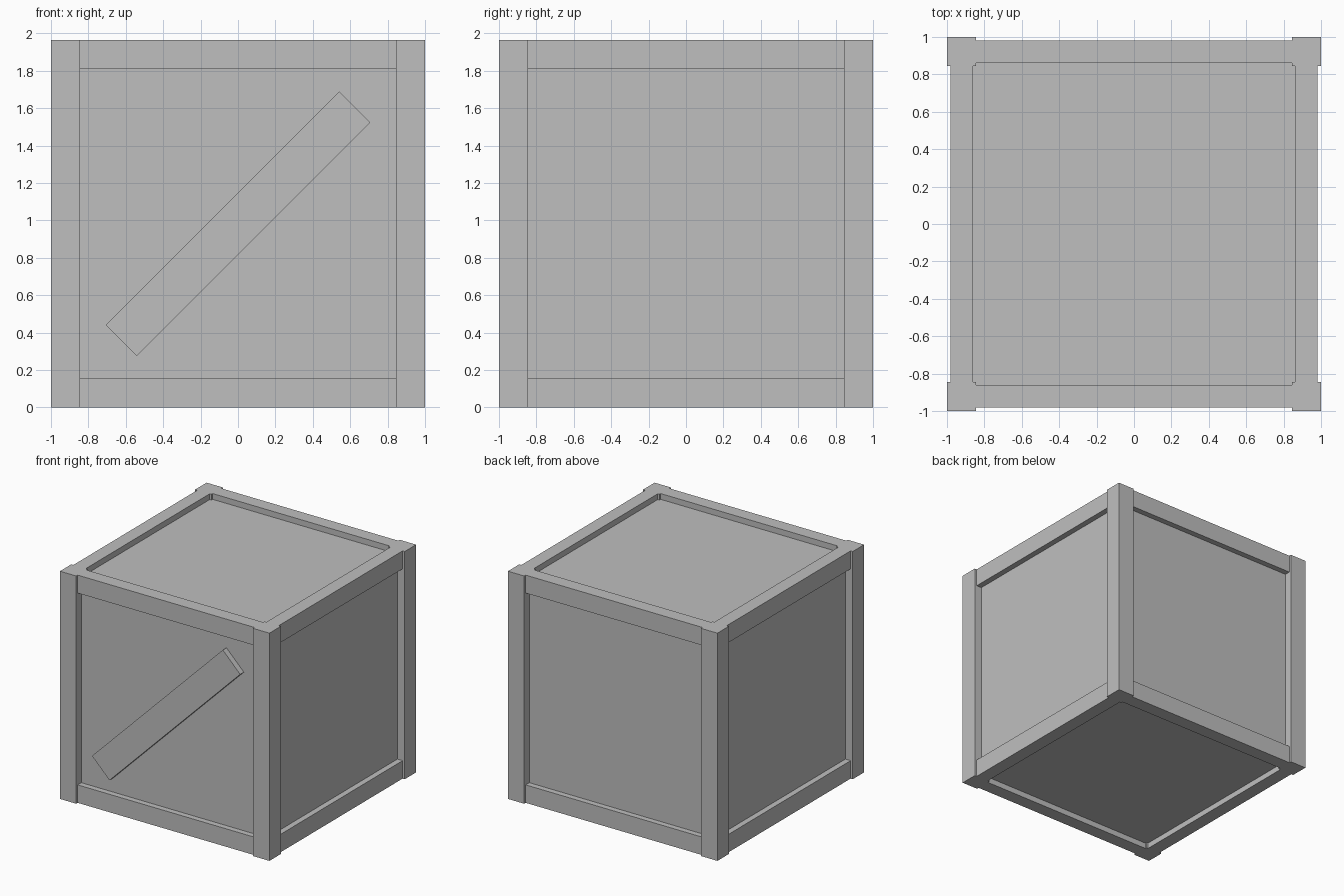
import bpy
import math

cube = bpy.data.objects.get("Cube")
if cube:
    bpy.data.objects.remove(cube, do_unlink=True)

HEIGHT = 1.965
MID = HEIGHT / 2
POST = 0.155            # post width and rail height
INNER = 1 - POST        # inner face of the posts
RAIL_OUT, RAIL_IN = 0.98, 0.862
PANEL = 0.93            # panel faces, set back from the rails
RECESS = 0.05

grey = bpy.data.materials.new("plain grey")
grey.use_nodes = True
colour = (0.52, 0.52, 0.52, 1)
grey.diffuse_color = colour
grey.node_tree.nodes["Principled BSDF"].inputs["Base Color"].default_value = colour


def box(name, centre, size, rotation=(0, 0, 0)):
    bpy.ops.mesh.primitive_cube_add(size=1, location=centre, rotation=rotation)
    obj = bpy.context.object
    obj.name = name
    obj.scale = size
    obj.data.materials.append(grey)
    return obj


# Closed core that forms all six recessed panels
box("panels", (0, 0, MID), (2 * PANEL, 2 * PANEL, HEIGHT - 2 * RECESS))

# Corner posts
for x, side in ((-1, "right"), (1, "left")):
    for y, end in ((-1, "front"), (1, "back")):
        c = 1 - POST / 2
        box(f"{end}_{side}_post", (x * c, y * c, MID), (POST, POST, HEIGHT))

# Top and bottom rails between the posts
rail_mid = (RAIL_OUT + RAIL_IN) / 2
rail_depth = RAIL_OUT - RAIL_IN
for level, z in (("bottom", POST / 2), ("top", HEIGHT - POST / 2)):
    for s, end, side in ((-1, "front", "right"), (1, "back", "left")):
        box(f"{level}_{end}_rail", (0, s * rail_mid, z), (2 * INNER, rail_depth, POST))
        box(f"{level}_{side}_rail", (s * rail_mid, 0, z), (rail_depth, 2 * INNER, POST))

# Diagonal plank on the front panel
box("diagonal_plank", (0, -(RAIL_OUT + PANEL - 0.02) / 2, MID),
    (1.765, RAIL_OUT - PANEL + 0.02, 0.235), (0, -math.pi / 4, 0))
